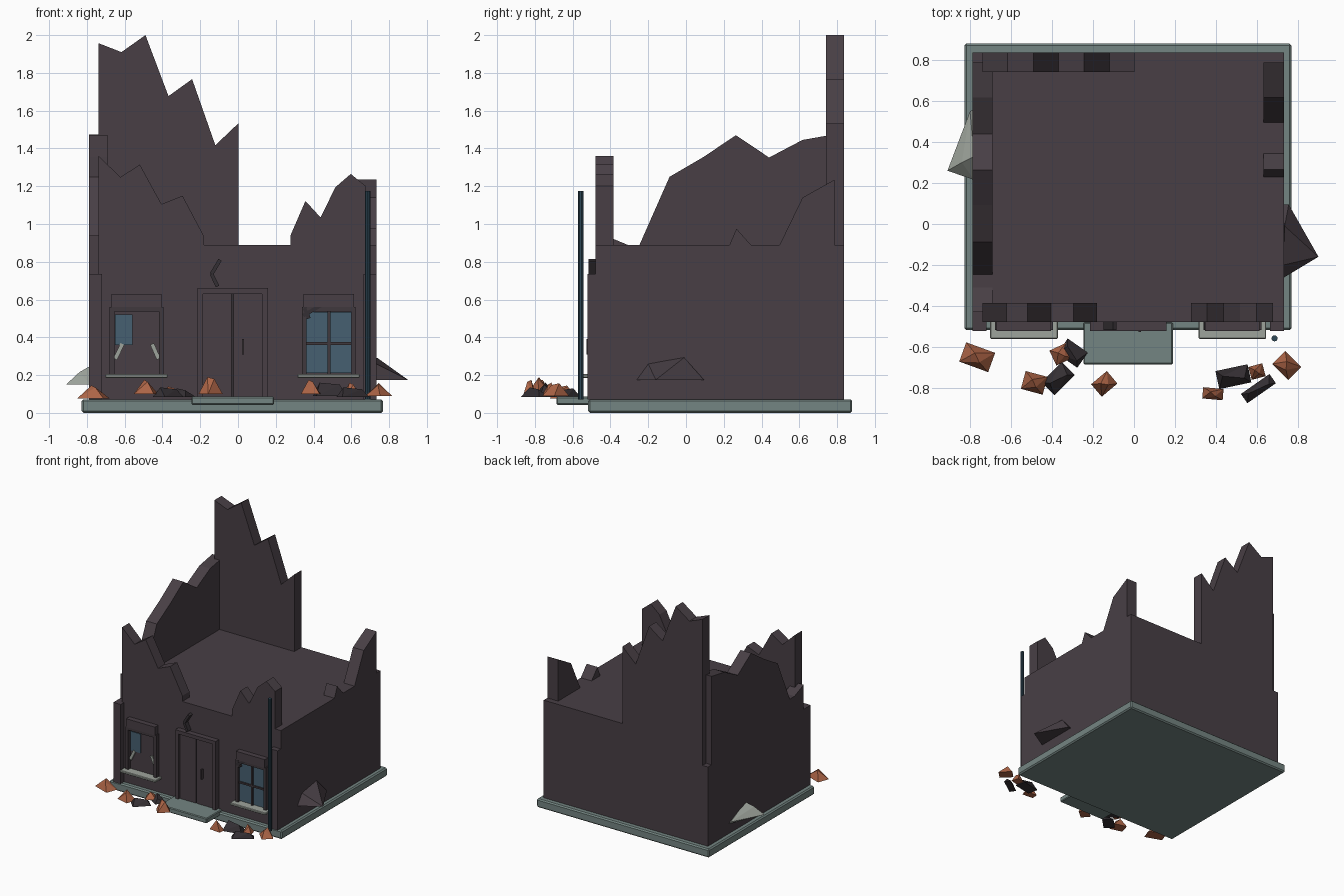
import bpy, bmesh, math
from mathutils import Vector, Matrix

if "Cube" in bpy.data.objects:
    bpy.data.objects.remove(bpy.data.objects["Cube"])


def material(name, r, g, b):
    m = bpy.data.materials.new(name)
    m.diffuse_color = [((c / 255 + 0.055) / 1.055) ** 2.4 for c in (r, g, b)] + [1]
    m.use_nodes = True
    m.node_tree.nodes["Principled BSDF"].inputs["Base Color"].default_value = m.diffuse_color
    return m


WALL = material("charred wall", 72, 63, 69)
TRIM = material("dark trim", 64, 56, 61)
STONE = material("grey green stone", 116, 133, 130)
PALE = material("pale stone", 158, 164, 156)
BRICK = material("orange brick", 172, 100, 70)
GLASS = material("blue glass", 70, 96, 113)
PIPE = material("dark blue metal", 46, 72, 87)
SOOT = material("soot", 52, 47, 51)


def finish(name, bm, mat, bevel=0):
    bmesh.ops.recalc_face_normals(bm, faces=bm.faces)
    me = bpy.data.meshes.new(name)
    bm.to_mesh(me)
    bm.free()
    me.materials.append(mat)
    ob = bpy.data.objects.new(name, me)
    bpy.context.collection.objects.link(ob)
    if bevel:
        mod = ob.modifiers.new("edge", "BEVEL")
        mod.width = bevel
        mod.segments = 1
    return ob


def box(name, x, y, z, mat, bevel=0):
    bm = bmesh.new()
    c = [(a + b) / 2 for a, b in (x, y, z)]
    s = [b - a for a, b in (x, y, z)]
    bmesh.ops.create_cube(bm, size=1, matrix=Matrix.Translation(c) @ Matrix.Diagonal((*s, 1)))
    return finish(name, bm, mat, bevel)


def wall(name, axis, lo, hi, bottom, pts, mat=WALL):
    """Jagged profile extruded through its thickness; axis is the thickness direction."""
    pts = [(pts[0][0], bottom)] + pts + [(pts[-1][0], bottom)]
    put = (lambda u, z, t: (u, t, z)) if axis == "y" else (lambda u, z, t: (t, u, z))
    bm = bmesh.new()
    a = [bm.verts.new(put(u, z, lo)) for u, z in pts]
    b = [bm.verts.new(put(u, z, hi)) for u, z in pts]
    bm.faces.new(a)
    bm.faces.new(b[::-1])
    for i in range(len(pts)):
        j = (i + 1) % len(pts)
        bm.faces.new((a[i], b[i], b[j], a[j]))
    return finish(name, bm, mat)


def hull(name, pts, mat):
    bm = bmesh.new()
    for p in pts:
        bm.verts.new(p)
    bmesh.ops.convex_hull(bm, input=bm.verts)
    return finish(name, bm, mat)


def bar(name, a, b, width, y, depth, mat):
    """Flat strip on the facade between two (x, z) points."""
    d = Vector((b[0] - a[0], b[1] - a[1]))
    n = Vector((-d.y, d.x)).normalized() * width / 2
    c = [Vector(a) + n, Vector(b) + n, Vector(b) - n, Vector(a) - n]
    return hull(name, [(p.x, t, p.y) for p in c for t in (y, y - depth)], mat)


# Foundation, step and main block; left corners are notched above 0.735
box("foundation", (-0.828, 0.768), (-0.518, 0.88), (0, 0.072), STONE, 0.01)
box("front_step", (-0.247, 0.19), (-0.685, -0.48), (0.043, 0.086), STONE, 0.006)
box("lower_block", (-0.788, 0.732), (-0.478, 0.836), (0.07, 0.735), WALL)
box("upper_block", (-0.738, 0.732), (-0.478, 0.836), (0.72, 0.888), WALL)
for side, x in (("left", (-0.788, -0.72)), ("right", (0.664, 0.732))):
    box(side + "_corner_pilaster", x, (-0.522, -0.47), (0.07, 0.735), WALL)

# Broken upper walls
wall("back_wall", "y", 0.742, 0.836, 0.8,
     [(-0.738, 1.957), (-0.617, 1.91), (-0.49, 2.0), (-0.368, 1.677), (-0.243, 1.767),
      (-0.12, 1.417), (0.002, 1.533)])
wall("front_left_wall", "y", -0.478, -0.385, 0.8,
     [(-0.738, 1.36), (-0.622, 1.248), (-0.52, 1.315), (-0.405, 1.105), (-0.294, 1.15),
      (-0.18, 0.935)])
wall("front_right_wall", "y", -0.478, -0.385, 0.8,
     [(0.278, 0.94), (0.357, 1.122), (0.437, 1.035), (0.516, 1.195), (0.597, 1.265),
      (0.677, 1.2)])
wall("left_wall", "x", -0.788, -0.69, 0.73,
     [(-0.43, 0.94), (-0.31, 0.89), (-0.246, 0.89), (-0.087, 1.25), (0.093, 1.355),
      (0.264, 1.47), (0.44, 1.352), (0.617, 1.445), (0.787, 1.475)])
wall("right_wall", "x", 0.632, 0.732, 0.8,
     [(0.23, 0.888), (0.267, 0.975), (0.345, 0.888), (0.495, 0.888), (0.617, 1.14),
      (0.787, 1.235)])


def frame(name, x0, x1, z0, z1, w, y0, y1, mat):
    box(name + "_left", (x0, x0 + w), (y0, y1), (z0, z1), mat)
    box(name + "_right", (x1 - w, x1), (y0, y1), (z0, z1), mat)
    box(name + "_top", (x0 + w, x1 - w), (y0, y1), (z1 - w, z1), mat)


# Double door with frame and handle
frame("door_frame", -0.215, 0.158, 0.075, 0.66, 0.03, -0.522, -0.47, WALL)
for side, x in (("left", (-0.185, -0.034)), ("right", (-0.024, 0.128))):
    box(side + "_door_leaf", x, (-0.505, -0.47), (0.075, 0.63), WALL)
box("door_seam", (-0.034, -0.024), (-0.497, -0.47), (0.075, 0.63), SOOT)
box("door_handle", (0.021, 0.033), (-0.527, -0.5), (0.31, 0.39), TRIM)

# Windows: frame, lintel, sill, backing
for side, x in (("left", -0.537), ("right", 0.48)):
    frame(side + "_window_frame", x - 0.142, x + 0.142, 0.2, 0.56, 0.024, -0.516, -0.47, TRIM)
    box(side + "_window_back", (x - 0.12, x + 0.12), (-0.486, -0.47), (0.2, 0.54), WALL)
    box(side + "_lintel", (x - 0.133, x + 0.133), (-0.522, -0.47), (0.56, 0.63), WALL)
    box(side + "_sill", (x - 0.165, x + 0.165), (-0.56, -0.47), (0.186, 0.205), PALE, 0.004)

# Intact glass on the right, remnants on the left
box("right_glass", (0.362, 0.598), (-0.494, -0.485), (0.21, 0.535), GLASS)
box("right_mullion", (0.475, 0.489), (-0.506, -0.49), (0.205, 0.54), TRIM)
box("right_crossbar", (0.362, 0.598), (-0.506, -0.49), (0.36, 0.374), TRIM)
box("left_glass_remnant", (-0.65, -0.558), (-0.494, -0.485), (0.36, 0.52), GLASS)
bar("left_shard", (-0.65, 0.285), (-0.612, 0.365), 0.022, -0.486, 0.012, PALE)
bar("right_shard", (-0.455, 0.365), (-0.42, 0.285), 0.022, -0.486, 0.012, PALE)

# Facade cracks
cracks = [[(-0.095, 0.81), (-0.14, 0.735), (-0.108, 0.67)],
          [(0.388, 0.62), (0.352, 0.555), (0.375, 0.5)],
          [(0.44, 0.57), (0.345, 0.515)]]
for k, path in enumerate(cracks):
    for i in range(len(path) - 1):
        bar(f"crack_{k}_{i}", path[i], path[i + 1], 0.02, -0.47, 0.047, SOOT)

# Drainpipe
bm = bmesh.new()
bmesh.ops.create_cone(bm, cap_ends=True, segments=10, radius1=0.015, radius2=0.015, depth=1.105,
                      matrix=Matrix.Translation((0.686, -0.558, 0.6225)))
finish("drainpipe", bm, PIPE)

# Rubble in front: x, y, length, width, turn, bottom, top
bricks = [(-0.765, -0.65, 0.15, 0.10, -20, 0.075, 0.145), (-0.487, -0.775, 0.11, 0.09, -15, 0.1, 0.175),
          (-0.355, -0.635, 0.09, 0.08, 25, 0.095, 0.14), (-0.145, -0.78, 0.10, 0.08, 40, 0.1, 0.19),
          (0.385, -0.828, 0.10, 0.055, -5, 0.1, 0.175), (0.6, -0.72, 0.07, 0.065, 15, 0.095, 0.16),
          (0.745, -0.69, 0.11, 0.09, -45, 0.09, 0.157)]
soots = [(-0.30, -0.63, 0.12, 0.09, -35, 0.085, 0.13), (-0.37, -0.755, 0.14, 0.09, 45, 0.085, 0.135),
         (0.485, -0.745, 0.16, 0.09, 12, 0.09, 0.16), (0.607, -0.803, 0.17, 0.055, 35, 0.085, 0.135)]
for name, rows, mat, ridge in (("brick", bricks, BRICK, 0.12), ("charred_chunk", soots, SOOT, 0.32)):
    for i, (x, y, l, w, turn, z0, z1) in enumerate(rows):
        m = Matrix.Translation((x, y, 0)) @ Matrix.Rotation(math.radians(turn), 4, "Z")
        pts = [(sx * l / 2, sy * w / 2, z0) for sx in (-1, 1) for sy in (-1, 1)]
        pts += [(-l * ridge, w * 0.15, z1), (l * ridge, -w * 0.2, z1 - 0.01)]
        hull(f"{name}_{i}", [m @ Vector(p) for p in pts], mat)

# Large slabs leaning on the sides
hull("left_fallen_slab", [(-0.91, 0.26, 0.15), (-0.78, 0.56, 0.15), (-0.78, 0.215, 0.15),
                          (-0.84, 0.30, 0.215), (-0.78, 0.33, 0.25), (-0.80, 0.55, 0.17)], PALE)
hull("right_fallen_slab", [(0.72, -0.268, 0.175), (0.9, -0.16, 0.175), (0.755, 0.095, 0.175),
                           (0.73, -0.2, 0.26), (0.735, -0.01, 0.293), (0.72, 0.095, 0.175)], WALL)
